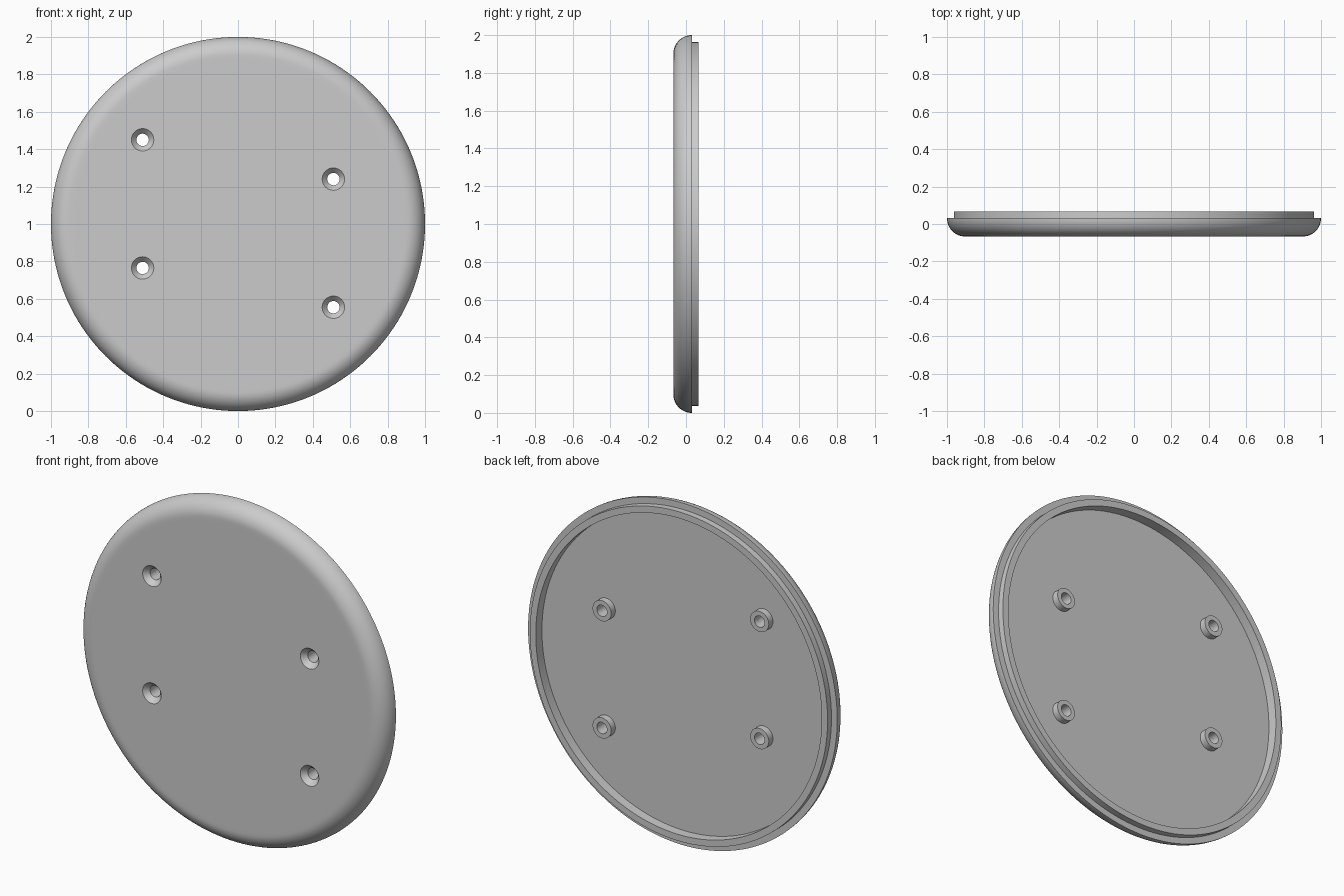
import bpy, bmesh
from math import sin, cos, pi, radians
from mathutils import Vector

if "Cube" in bpy.data.objects:
    bpy.data.objects.remove(bpy.data.objects["Cube"], do_unlink=True)

GREY = (0.6, 0.6, 0.6, 1.0)
mat = bpy.data.materials.new("plain grey")
mat.use_nodes = True
mat.diffuse_color = GREY
mat.node_tree.nodes["Principled BSDF"].inputs["Base Color"].default_value = GREY

# Depths along y, and radii
FRONT, STEP, LIP, FLOOR, BOSS = -0.067, 0.031, 0.067, 0.01, 0.049
HOLE, SINK, BOSS_R = 0.033, 0.06, 0.06


def lathe(name, profile, x, z, steps, closed=False):
    """Turn (radius, y) points around a y-parallel axis through (x, z)."""
    bm = bmesh.new()
    verts = [bm.verts.new((r, y, 0)) for r, y in profile]
    pairs = list(zip(verts, verts[1:]))
    if closed:
        pairs.append((verts[-1], verts[0]))
    edges = [bm.edges.new(p) for p in pairs]
    bmesh.ops.spin(bm, geom=verts + edges, cent=(0, 0, 0), axis=(0, 1, 0),
                   angle=2 * pi, steps=steps)
    bmesh.ops.remove_doubles(bm, verts=bm.verts, dist=1e-5)
    bmesh.ops.recalc_face_normals(bm, faces=bm.faces)
    bmesh.ops.translate(bm, verts=bm.verts, vec=Vector((x, 0, z)))
    mesh = bpy.data.meshes.new(name)
    bm.to_mesh(mesh)
    bm.free()
    mesh.materials.append(mat)
    obj = bpy.data.objects.new(name, mesh)
    bpy.context.collection.objects.link(obj)
    return obj


def activate(obj):
    bpy.ops.object.select_all(action='DESELECT')
    obj.select_set(True)
    bpy.context.view_layer.objects.active = obj


# Round cover: flat front, rounded edge, stepped lip and recessed back
R = STEP - FRONT
rounded = [(1 - R + R * sin(a), STEP - R * cos(a))
           for a in (i * pi / 24 for i in range(13))]
profile = ([(0, FRONT), (0.88, FRONT)] + rounded +
           [(0.963, STEP), (0.963, LIP), (0.925, LIP), (0.925, FLOOR), (0, FLOOR)])
cover = lathe("round_cover", profile, 0, 1, 160)
parts = [cover]

# Four countersunk screw holes, each with a raised boss on the back
for side, x, heights in (("right", -0.51, (1.45, 0.765)), ("left", 0.51, (1.24, 0.555))):
    for level, z in zip(("upper", "lower"), heights):
        cutter = lathe("hole_cutter", [(0, FRONT - 0.02), (SINK, FRONT - 0.02), (SINK, FRONT),
                                       (HOLE, FRONT + 0.03), (HOLE, LIP), (0, LIP)], x, z, 40)
        cutter.hide_render = True
        mod = cover.modifiers.new("hole", 'BOOLEAN')
        mod.operation, mod.solver, mod.object = 'DIFFERENCE', 'EXACT', cutter
        activate(cover)
        bpy.ops.object.modifier_apply(modifier=mod.name)
        bpy.data.objects.remove(cutter, do_unlink=True)
        parts.append(lathe(f"{level}_{side}_boss", [(HOLE, FLOOR), (HOLE, BOSS), (BOSS_R, BOSS),
                                                    (BOSS_R, FLOOR)], x, z, 40, closed=True))

for part in parts:
    activate(part)
    bpy.ops.object.shade_smooth_by_angle(angle=radians(30))
